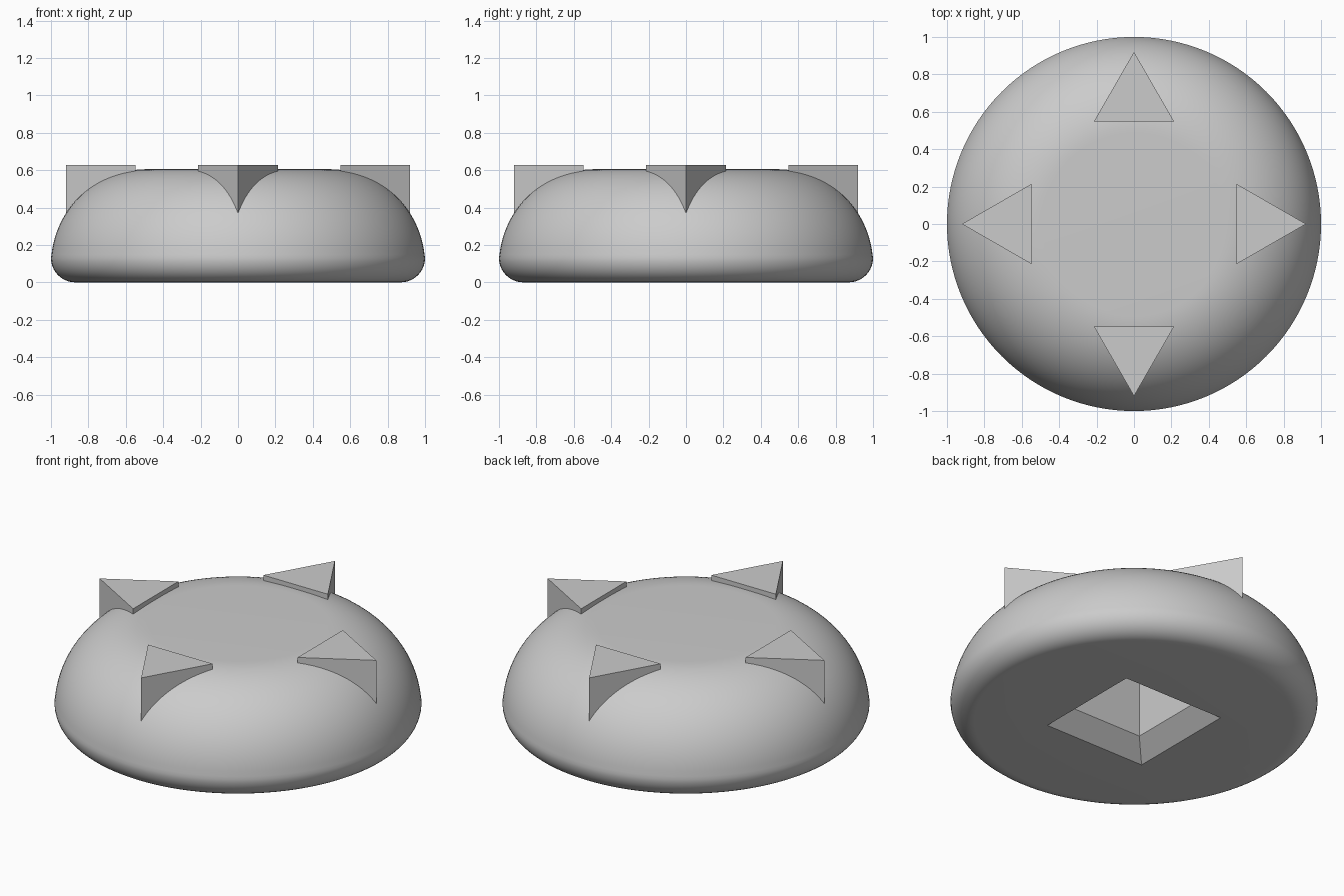
import bpy, bmesh
from math import sin, cos, pi, radians
from mathutils import Matrix

if "Cube" in bpy.data.objects:
    bpy.data.objects.remove(bpy.data.objects["Cube"])

grey = bpy.data.materials.new("plain_grey")
grey.use_nodes = True
GREY = (0.6, 0.6, 0.6, 1)
grey.diffuse_color = GREY
grey.node_tree.nodes["Principled BSDF"].inputs["Base Color"].default_value = GREY


def finish(name, bm):
    bmesh.ops.recalc_face_normals(bm, faces=bm.faces)
    mesh = bpy.data.meshes.new(name)
    bm.to_mesh(mesh)
    bm.free()
    mesh.materials.append(grey)
    obj = bpy.data.objects.new(name, mesh)
    bpy.context.collection.objects.link(obj)
    return obj


def arc(r, z, radius, start, end, steps):
    angles = [radians(start + (end - start) * i / steps) for i in range(steps + 1)]
    return [(r + radius * cos(a), z + radius * sin(a)) for a in angles]


def stack(bm, rings):
    """Join rings of points into a closed solid."""
    loops = [[bm.verts.new(p) for p in ring] for ring in rings]
    n = len(loops[0])
    for low, high in zip(loops, loops[1:]):
        for i in range(n):
            j = (i + 1) % n
            bm.faces.new((low[i], low[j], high[j], high[i]))
    bm.faces.new(loops[0][::-1])
    bm.faces.new(loops[-1])


# Domed body: flat base, small lower fillet, large upper shoulder
SEGMENTS = 128
profile = arc(0.87, 0.13, 0.13, -90, 0, 10) + arc(0.49, 0.095, 0.51, 6, 90, 24)
bm = bmesh.new()
stack(bm, [[(r * cos(2 * pi * i / SEGMENTS), r * sin(2 * pi * i / SEGMENTS), z)
            for i in range(SEGMENTS)] for r, z in profile])
body = finish("body", bm)

# Square socket with a chamfered mouth, cut into the base
bm = bmesh.new()
stack(bm, [[(x * h, y * h, z) for x, y in ((-1, -1), (1, -1), (1, 1), (-1, 1))]
           for h, z in ((0.435, -0.1), (0.235, 0.1), (0.235, 0.5))])
cutter = finish("socket_cutter", bm)
cutter.hide_render = True
cut = body.modifiers.new("socket", "BOOLEAN")
cut.operation = "DIFFERENCE"
cut.solver = "EXACT"
cut.object = cutter
bpy.ops.object.select_all(action="DESELECT")
body.select_set(True)
bpy.context.view_layer.objects.active = body
bpy.ops.object.modifier_apply(modifier="socket")
bpy.data.objects.remove(cutter)
bpy.ops.object.shade_smooth_by_angle(angle=radians(30))

# Four triangular pointers around the shoulder
for k, side in enumerate(("front", "left", "back", "right")):
    bm = bmesh.new()
    stack(bm, [[(0, -0.92, z), (0.215, -0.547, z), (-0.215, -0.547, z)]
               for z in (0.33, 0.628)])
    bm.transform(Matrix.Rotation(k * pi / 2, 4, "Z"))
    finish(side + "_pointer", bm)
